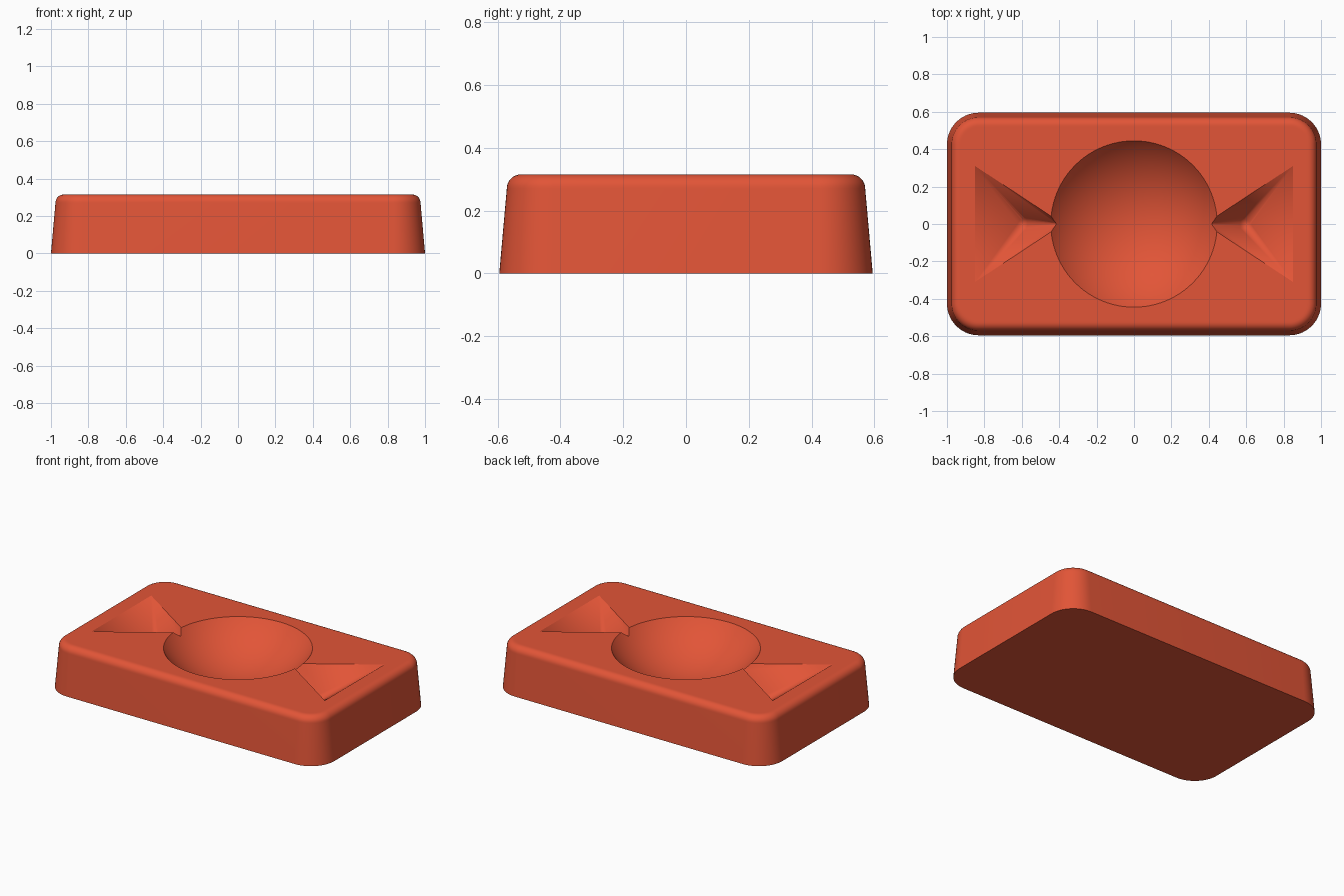
import bpy, bmesh, math
from mathutils import Matrix, Vector

if "Cube" in bpy.data.objects:
    bpy.data.objects.remove(bpy.data.objects["Cube"], do_unlink=True)

HALF_X, HALF_Y, TOP = 1.0, 0.595, 0.315
CORNER, DRAFT, ROUND = 0.17, 0.024, 0.045

red = bpy.data.materials.new("brick red")
red.use_nodes = True
colour = (0.76, 0.09, 0.038, 1)
red.diffuse_color = colour
red.node_tree.nodes["Principled BSDF"].inputs["Base Color"].default_value = colour


def add_object(name, bm):
    bmesh.ops.recalc_face_normals(bm, faces=bm.faces)
    mesh = bpy.data.meshes.new(name)
    bm.to_mesh(mesh)
    bm.free()
    obj = bpy.data.objects.new(name, mesh)
    bpy.context.collection.objects.link(obj)
    mesh.materials.append(red)
    return obj


def rounded_ring(bm, inset, z, steps=14):
    """Rounded rectangle outline, moved inward by inset."""
    ring = []
    for quarter, (sx, sy) in enumerate([(1, 1), (-1, 1), (-1, -1), (1, -1)]):
        for i in range(steps + 1):
            a = (quarter + i / steps) * math.pi / 2
            r = CORNER - inset
            ring.append(bm.verts.new((sx * (HALF_X - CORNER) + r * math.cos(a),
                                      sy * (HALF_Y - CORNER) + r * math.sin(a), z)))
    return ring


# Block: drafted walls with a rounded top rim
profile = [(0, 0)]
for i in range(9):
    a = i / 8 * math.pi / 2
    profile.append((DRAFT + ROUND * (1 - math.cos(a)), TOP - ROUND + ROUND * math.sin(a)))
profile.append((DRAFT + ROUND + 0.01, TOP))
bm = bmesh.new()
rings = [rounded_ring(bm, inset, z) for inset, z in profile]
for low, high in zip(rings, rings[1:]):
    for i in range(len(low)):
        j = (i + 1) % len(low)
        bm.faces.new((low[i], low[j], high[j], high[i]))
bm.faces.new(rings[0][::-1])
bm.faces.new(rings[-1])
block = add_object("dish_block", bm)

# Round hollow: spherical cap
rim, depth = 0.445, 0.215
radius = (rim ** 2 + depth ** 2) / (2 * depth)
bm = bmesh.new()
bmesh.ops.create_uvsphere(bm, u_segments=96, v_segments=64, radius=radius,
                          matrix=Matrix.Translation((0, 0, TOP - depth + radius)))
cutters = [add_object("bowl_cutter", bm)]

# Wedge hollows: triangular openings narrowing down to a soft valley
for side, name in ((1, "left"), (-1, "right")):
    bm = bmesh.new()
    soft = 0.045
    centre = Vector((side * 0.6, 0, TOP - 0.18 + soft))
    bmesh.ops.create_icosphere(bm, subdivisions=3, radius=soft,
                               matrix=Matrix.Translation(centre))
    # Keep only the points of the soft valley, then wrap one clean hull
    bmesh.ops.delete(bm, geom=bm.edges[:], context='EDGES_FACES')
    for x, y in ((0.85, 0.31), (0.85, -0.31), (0.38, 0)):
        for z in (TOP, TOP + 0.1):
            bm.verts.new((side * x, y, z))
    bmesh.ops.convex_hull(bm, input=bm.verts[:])
    loose = [v for v in bm.verts if not v.link_faces]
    bmesh.ops.delete(bm, geom=loose, context='VERTS')
    cutters.append(add_object(name + "_wedge_cutter", bm))

# Cut the hollows
bpy.context.view_layer.objects.active = block
for cutter in cutters:
    cut = block.modifiers.new(cutter.name, 'BOOLEAN')
    cut.operation = 'DIFFERENCE'
    cut.solver = 'EXACT'
    cut.object = cutter
    bpy.ops.object.modifier_apply(modifier=cut.name)
    bpy.data.objects.remove(cutter, do_unlink=True)

bpy.ops.object.select_all(action='DESELECT')
block.select_set(True)
bpy.ops.object.shade_smooth_by_angle(angle=math.radians(30))
